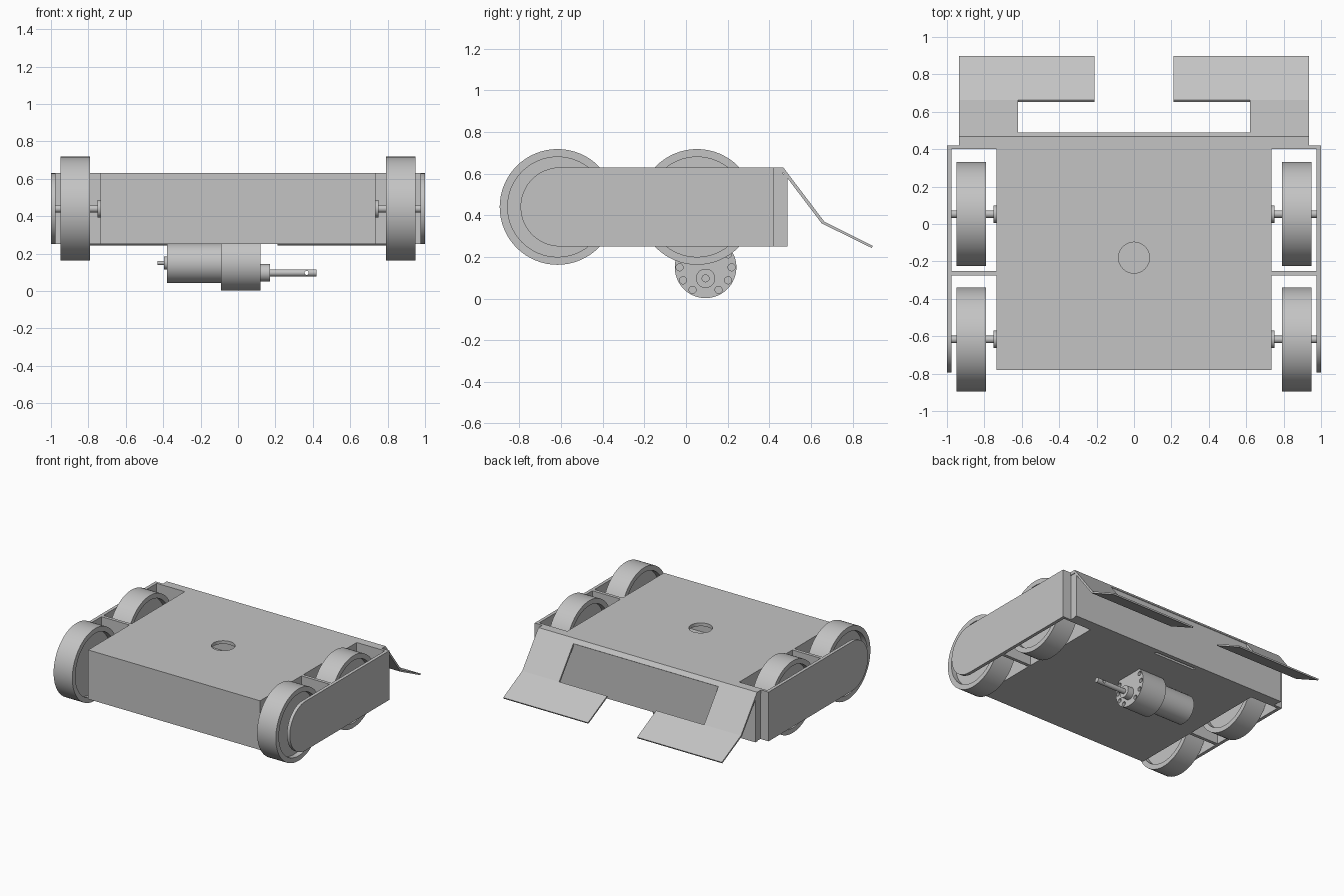
import bpy
import bmesh
from math import cos, sin, pi, radians
from mathutils import Matrix, Vector

# Remove only the default cube
default_cube = bpy.data.objects.get("Cube")
if default_cube:
    bpy.data.objects.remove(default_cube, do_unlink=True)

# Single material
COLOR = (0.55, 0.55, 0.55, 1.0)
grey = bpy.data.materials.new("plain_grey")
grey.use_nodes = True
grey.diffuse_color = COLOR
for node in grey.node_tree.nodes:
    if node.type == 'BSDF_PRINCIPLED':
        node.inputs["Base Color"].default_value = COLOR

parts = []
SIDES = (("left", 1), ("right", -1))
SEGMENTS = 64


def finish(name, bm):
    """Turn a bmesh into a named object with outward normals."""
    bmesh.ops.remove_doubles(bm, verts=bm.verts[:], dist=0.00001)
    bmesh.ops.recalc_face_normals(bm, faces=bm.faces[:])
    mesh = bpy.data.meshes.new(name)
    bm.to_mesh(mesh)
    bm.free()
    mesh.materials.append(grey)
    obj = bpy.data.objects.new(name, mesh)
    bpy.context.scene.collection.objects.link(obj)
    parts.append(obj)
    return obj


def prism(name, x0, x1, profile):
    """Extrude a (y, z) outline along x."""
    bm = bmesh.new()
    face = bm.faces.new([bm.verts.new((x0, y, z)) for y, z in profile])
    grown = bmesh.ops.extrude_face_region(bm, geom=[face])
    moved = [v for v in grown["geom"] if isinstance(v, bmesh.types.BMVert)]
    bmesh.ops.translate(bm, verts=moved, vec=(x1 - x0, 0, 0))
    return finish(name, bm)


def box(name, x, y, z):
    """Box from three (low, high) ranges."""
    return prism(name, x[0], x[1],
                 [(y[0], z[0]), (y[1], z[0]), (y[1], z[1]), (y[0], z[1])])


def lathe(name, profile, y, z, side=1):
    """Revolve (x, radius) points around an axis parallel to x."""
    bm = bmesh.new()
    rings = []
    for i in range(SEGMENTS):
        a = 2 * pi * i / SEGMENTS
        rings.append([bm.verts.new((side * x, y + r * cos(a), z + r * sin(a)))
                      for x, r in profile])
    for i, ring in enumerate(rings):
        after = rings[(i + 1) % SEGMENTS]
        for j in range(len(profile) - 1):
            bm.faces.new((ring[j], ring[j + 1], after[j + 1], after[j]))
    bmesh.ops.dissolve_degenerate(bm, dist=0.00001, edges=bm.edges[:])
    return finish(name, bm)


def rod(name, x0, x1, r, y, z, side=1):
    return lathe(name, [(x0, 0), (x0, r), (x1, r), (x1, 0)], y, z, side)


def peg(name, center, radius, depth, axis):
    """Cylinder along any axis, used for cutting."""
    bm = bmesh.new()
    turn = Vector((0, 0, 1)).rotation_difference(Vector(axis)).to_matrix().to_4x4()
    bmesh.ops.create_cone(bm, cap_ends=True, segments=32, radius1=radius,
                          radius2=radius, depth=depth,
                          matrix=Matrix.Translation(center) @ turn)
    return finish(name, bm)


def cut(target, cutter):
    """Subtract the cutter from the target and discard it."""
    cutter.hide_render = True
    mod = target.modifiers.new("cut", 'BOOLEAN')
    mod.operation = 'DIFFERENCE'
    mod.solver = 'EXACT'
    mod.object = cutter
    bpy.context.view_layer.objects.active = target
    bpy.ops.object.modifier_apply(modifier=mod.name)
    parts.remove(cutter)
    bpy.data.objects.remove(cutter, do_unlink=True)


# Main hollow chassis with a round opening in its lid
BOTTOM, TOP = 0.25, 0.63
WALL = 0.025
HALF = 0.735
FRONT, BACK = -0.78, 0.40
chassis = box("chassis", (-HALF, HALF), (FRONT, BACK), (BOTTOM, TOP))
cut(chassis, box("cavity", (WALL - HALF, HALF - WALL),
                 (FRONT + WALL, BACK - WALL), (BOTTOM + WALL, TOP - WALL)))
cut(chassis, peg("lid_hole", (0, -0.18, TOP), 0.083, 0.1, (0, 0, 1)))

# Full-width rear wall, spacer with a slot underneath, and rear plate
FLAP = 0.935
box("rear_wall", (-1, 1), (BACK, 0.42), (BOTTOM, TOP))
spacer = box("rear_spacer", (-0.93, 0.93), (0.42, 0.465), (BOTTOM, 0.605))
cut(spacer, box("slot", (-0.18, 0.18), (0.435, 0.455), (0.2, 0.3)))
box("rear_plate", (-FLAP, FLAP), (0.465, 0.487), (BOTTOM, 0.597))

# Folded rear flaps: lip, sloping legs and shallow tongues
box("flap_lip", (-FLAP, FLAP), (0.42, 0.467), (0.605, TOP))
prism("flap_bend", -0.62, 0.62,
      [(0.467, TOP), (0.49, 0.599), (0.478, 0.59), (0.467, 0.605)])
for label, s in SIDES:
    prism(label + "_flap_leg", s * 0.62, s * FLAP,
          [(0.467, TOP), (0.664, 0.37), (0.652, 0.361), (0.467, 0.605)])
    prism(label + "_flap_tongue", s * 0.21, s * FLAP,
          [(0.664, 0.37), (0.897, 0.253), (0.892, 0.243), (0.652, 0.361)])

# Side guards with a rounded front end, dividers, wheels and axles
AXLE_Z = 0.44
guard = [(BACK, BOTTOM), (BACK, TOP)]
for i in range(25):
    a = pi / 2 + pi * i / 24
    guard.append((-0.605 + 0.19 * cos(a), AXLE_Z + 0.19 * sin(a)))
wheel = [(0.83, 0), (0.83, 0.24), (0.79, 0.24), (0.79, 0.278),
         (0.95, 0.278), (0.95, 0.24), (0.91, 0.24), (0.91, 0)]
for label, s in SIDES:
    prism(label + "_guard", s * 0.975, s, guard)
    box(label + "_divider", (s * HALF, s * 0.975), (-0.275, -0.25), (BOTTOM, TOP))
    for place, y in (("front", -0.617), ("rear", 0.053)):
        tag = label + "_" + place
        lathe(tag + "_wheel", wheel, y, AXLE_Z, s)
        rod(tag + "_axle", HALF, 0.98, 0.02, y, AXLE_Z, s)
        rod(tag + "_axle_collar", HALF, 0.75, 0.047, y, AXLE_Z, s)

# Geared motor hanging below the chassis
MOTOR_Y, MOTOR_Z = 0.094, 0.15
gearbox = rod("gearbox", -0.09, 0.12, 0.148, MOTOR_Y, MOTOR_Z)
for step in range(12):
    if step in (2, 3, 4, 9):
        continue
    a = radians(30 * step)
    spot = (0.12, MOTOR_Y + 0.125 * cos(a), MOTOR_Z + 0.125 * sin(a))
    cut(gearbox, peg("screw_hole", spot, 0.017, 0.05, (1, 0, 0)))
rod("motor_can", -0.38, -0.09, 0.107, MOTOR_Y, MOTOR_Z)
rod("motor_end_cap", -0.395, -0.38, 0.035, MOTOR_Y, MOTOR_Z)
rod("motor_end_pin", -0.43, -0.395, 0.011, MOTOR_Y, MOTOR_Z)

# Offset output shaft with a cross hole
SHAFT_Z = 0.097
rod("shaft_boss", 0.12, 0.17, 0.046, MOTOR_Y, SHAFT_Z)
shaft = rod("output_shaft", 0.17, 0.42, 0.019, MOTOR_Y, SHAFT_Z)
cut(shaft, peg("cross_hole", (0.367, MOTOR_Y, SHAFT_Z), 0.011, 0.1, (0, 1, 0)))

# Smooth the round surfaces and keep the edges crisp
bpy.ops.object.select_all(action='DESELECT')
for obj in parts:
    obj.select_set(True)
bpy.context.view_layer.objects.active = chassis
bpy.ops.object.shade_smooth_by_angle(angle=radians(30))
